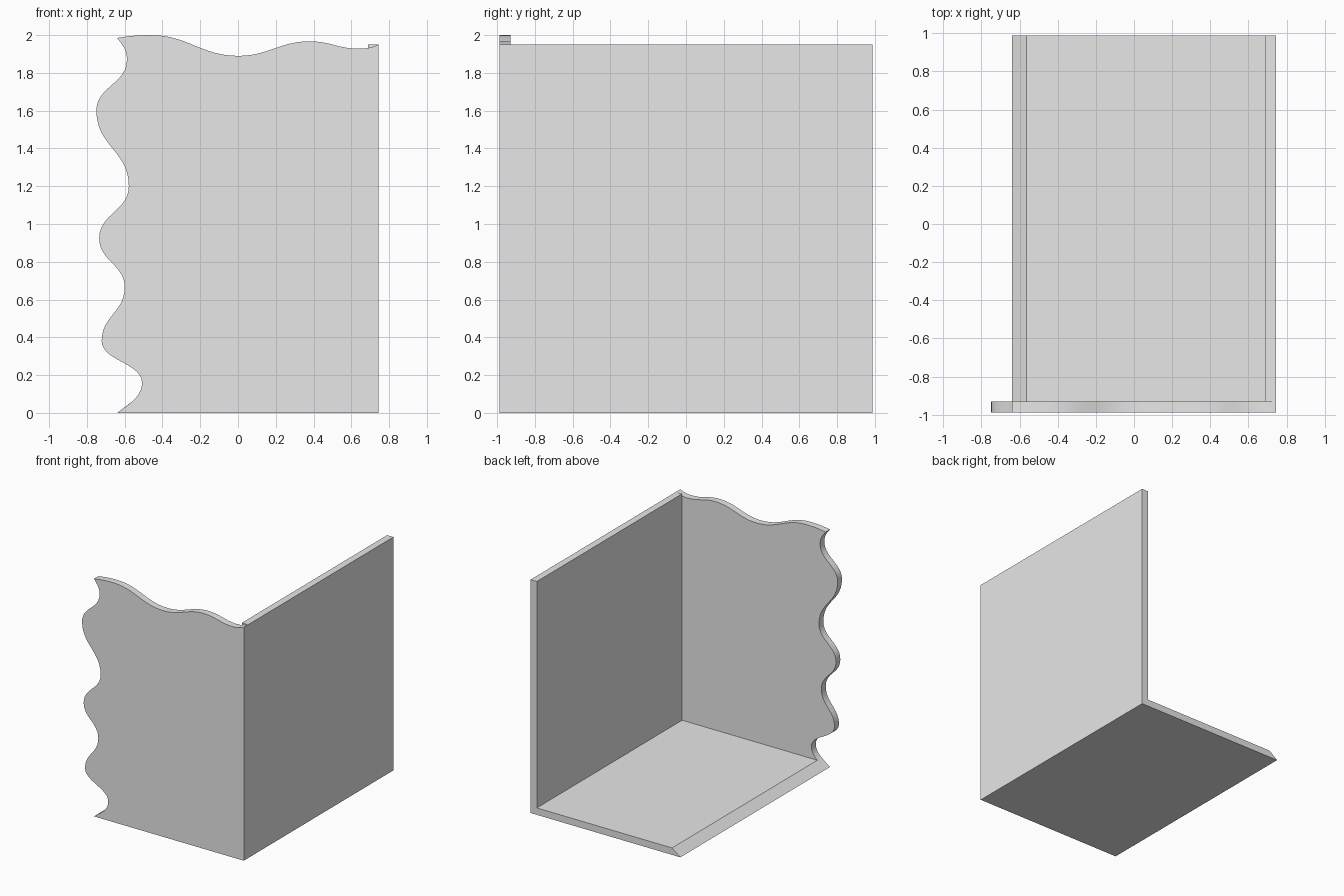
import bpy
import bmesh
from mathutils import Vector
from mathutils.geometry import interpolate_bezier

cube = bpy.data.objects.get("Cube")
if cube:
    bpy.data.objects.remove(cube, do_unlink=True)

# Overall sizes
RIGHT, DEPTH, WALL_TOP, THICK = 0.745, 0.988, 1.95, 0.058
INNER_Y = -DEPTH + THICK

grey = bpy.data.materials.new("plain grey")
grey.use_nodes = True
colour = (0.8, 0.8, 0.8, 1)
grey.diffuse_color = colour
grey.node_tree.nodes["Principled BSDF"].inputs["Base Color"].default_value = colour


def extrude_profile(name, profile, y0, y1):
    """Solid with an (x, z) outline, running from y0 to y1."""
    bm = bmesh.new()
    face = bm.faces.new([bm.verts.new((x, y0, z)) for x, z in profile])
    moved = bmesh.ops.extrude_face_region(bm, geom=[face])["geom"]
    verts = [v for v in moved if isinstance(v, bmesh.types.BMVert)]
    bmesh.ops.translate(bm, verts=verts, vec=(0, y1 - y0, 0))
    bmesh.ops.recalc_face_normals(bm, faces=bm.faces)
    mesh = bpy.data.meshes.new(name)
    bm.to_mesh(mesh)
    bm.free()
    mesh.materials.append(grey)
    obj = bpy.data.objects.new(name, mesh)
    bpy.context.collection.objects.link(obj)
    return obj


def wave(points, axis, start_dir, end_dir, reach=0.47, steps=14):
    """Smooth wave through its crests, which all run along the given axis."""
    pts = [Vector(p) for p in points]
    out = []
    for i, (a, b) in enumerate(zip(pts, pts[1:])):
        run = Vector((0, 0))
        run[axis] = (b - a)[axis] * reach
        h1 = a + (Vector(start_dir) if i == 0 else run)
        h2 = b - (Vector(end_dir) if i == len(pts) - 2 else run)
        seg = interpolate_bezier(a.to_3d(), h1.to_3d(), h2.to_3d(), b.to_3d(), steps)
        out += [(p.x, p.y) for p in seg[:-1]]
    return out


# Front wall with wavy left and top edges
left_edge = wave([(-0.64, 0), (-0.508, 0.16), (-0.722, 0.38), (-0.6, 0.665),
                  (-0.735, 0.925), (-0.578, 1.2), (-0.75, 1.6), (-0.588, 1.87),
                  (-0.64, 1.985)], 1, (0.06, 0.045), (-0.03, 0.04))
top_edge = wave([(-0.64, 1.985), (-0.46, 2.0), (0, 1.89), (0.38, 1.967),
                 (0.64, 1.928), (RIGHT, WALL_TOP)], 0, (0.06, 0.01), (0.04, 0.016), 0.42)
front = extrude_profile("front_wall",
                        left_edge + top_edge + [(RIGHT, WALL_TOP), (RIGHT, 0)],
                        -DEPTH, INNER_Y)

# Floor with sloped outer edge and upright side wall, in one L section
inner_x = RIGHT - THICK
extrude_profile("floor_and_side_wall",
                [(-0.64, 0), (RIGHT, 0), (RIGHT, WALL_TOP), (inner_x, WALL_TOP),
                 (inner_x, THICK), (-0.563, THICK)], INNER_Y, DEPTH)

# Soft shading along the waves, crisp corners elsewhere
bpy.ops.object.select_all(action="DESELECT")
front.select_set(True)
bpy.context.view_layer.objects.active = front
bpy.ops.object.shade_smooth_by_angle(angle=0.6)
